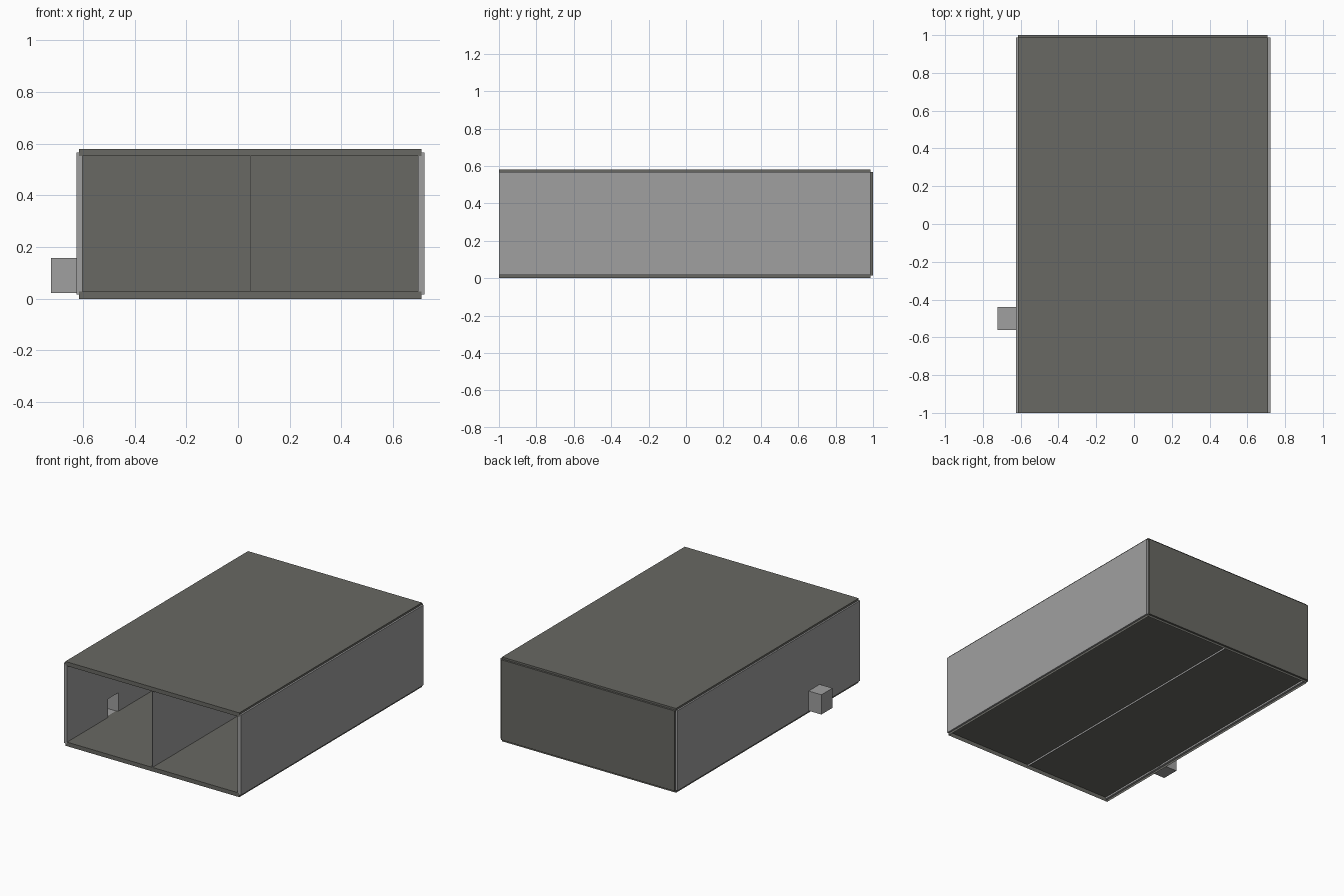
import bpy, bmesh

if "Cube" in bpy.data.objects:
    bpy.data.objects.remove(bpy.data.objects["Cube"])


def material(name, rgb):
    m = bpy.data.materials.new(name)
    m.diffuse_color = (*rgb, 1.0)
    m.use_nodes = True
    m.node_tree.nodes["Principled BSDF"].inputs["Base Color"].default_value = m.diffuse_color
    return m


LIGHT = material("light grey", (0.35, 0.35, 0.35))
DARK = material("dark warm grey", (0.14, 0.14, 0.125))


def box(name, x, y, z, mat, open_below=False):
    """Box from (min, max) ranges; optionally without its underside."""
    bm = bmesh.new()
    bmesh.ops.create_cube(bm, size=1)
    for v in bm.verts:
        v.co = [r[0] if c < 0 else r[1] for c, r in zip(v.co, (x, y, z))]
    bm.normal_update()
    if open_below:
        down = [f for f in bm.faces if f.normal.z < -0.9]
        bmesh.ops.delete(bm, geom=down, context='FACES_ONLY')
    me = bpy.data.meshes.new(name)
    bm.to_mesh(me)
    bm.free()
    me.materials.append(mat)
    ob = bpy.data.objects.new(name, me)
    bpy.context.collection.objects.link(ob)
    return ob


def boolean(target, tool, operation):
    mod = target.modifiers.new(operation.lower(), 'BOOLEAN')
    mod.object = tool
    mod.operation = operation
    mod.solver = 'EXACT'
    tool.hide_render = True
    bpy.context.view_layer.objects.active = target
    bpy.ops.object.modifier_apply(modifier=mod.name)
    bpy.data.objects.remove(tool, do_unlink=True)


# Floor and roof: shallow trays open on the underside
for name, z in (("floor_panel", 0.0), ("roof_panel", 0.552)):
    box(name, (-0.615, 0.71), (-1, 0.987), (z, z + 0.028), DARK, open_below=True)

# Back wall
box("back_panel", (-0.613, 0.708), (0.975, 1), (0.015, 0.567), DARK)

# Side walls
WALL_Y, WALL_Z = (-1, 0.987), (0.016, 0.567)
box("right_wall", (0.697, 0.722), WALL_Y, WALL_Z, LIGHT)
left = box("left_wall", (-0.626, -0.601), WALL_Y, WALL_Z, LIGHT)

# Hollow side pocket, open to the inside of the case
block = box("pocket_block", (-0.723, -0.615), (-0.56, -0.44), (0.022, 0.158), LIGHT)
boolean(left, block, 'UNION')
hollow = box("pocket_cutter", (-0.72, -0.59), (-0.557, -0.443), (0.025, 0.155), LIGHT)
boolean(left, hollow, 'DIFFERENCE')

# Thin centre divider between the two bays
box("divider", (0.046, 0.049), (-1, 0.98), (0.016, 0.567), LIGHT)
